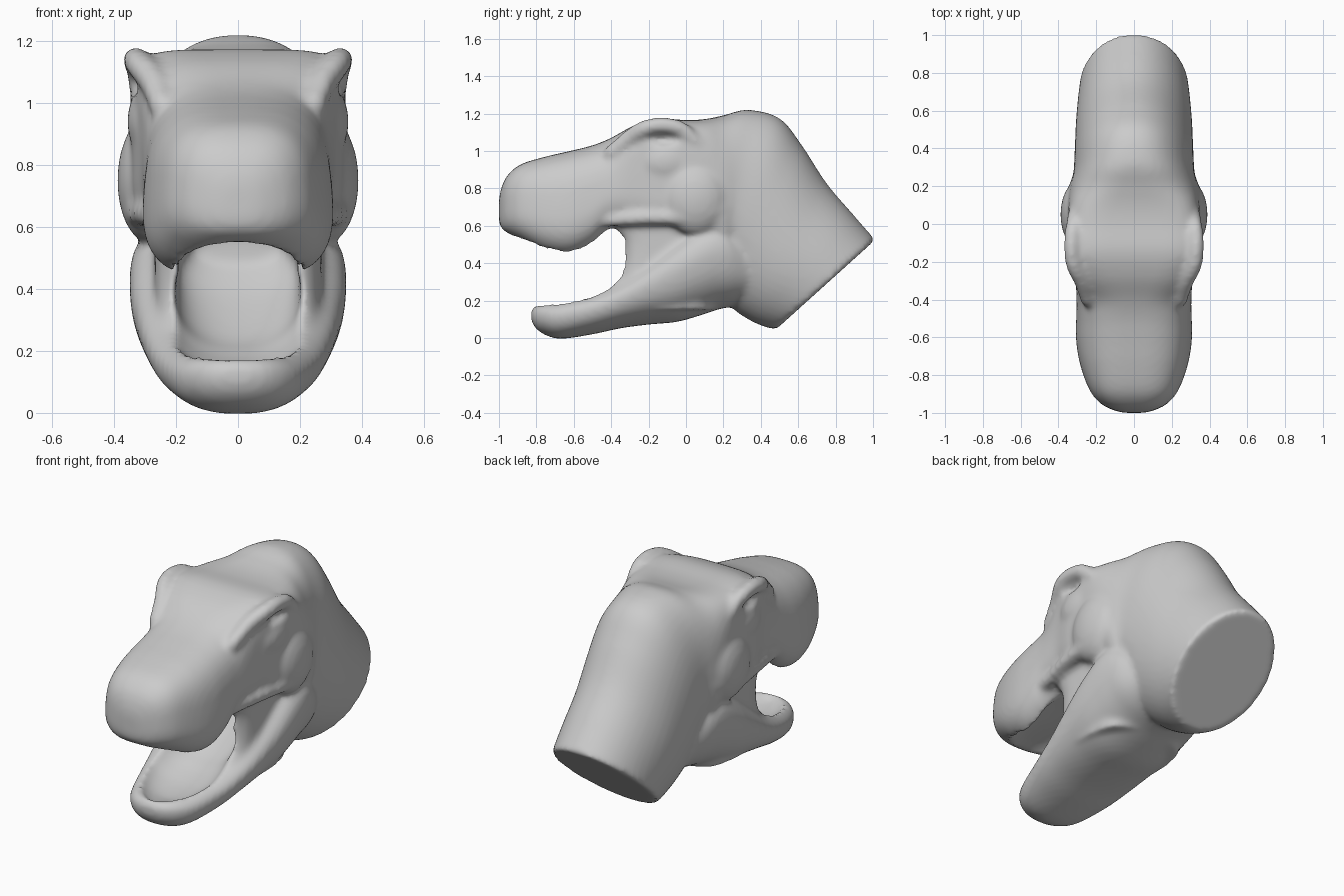
import bpy, bmesh, math
from mathutils import Matrix

if "Cube" in bpy.data.objects:
    bpy.data.objects.remove(bpy.data.objects["Cube"])

RING = 48


def smooth_rows(rows, steps=6):
    """Catmull-Rom interpolation of equal-length tuples."""
    out = []
    for i in range(len(rows) - 1):
        p = [rows[max(i - 1, 0)], rows[i], rows[i + 1], rows[min(i + 2, len(rows) - 1)]]
        for k in range(steps):
            t = k / steps
            out.append([0.5 * (2 * b + (c - a) * t + (2 * a - 5 * b + 4 * c - d) * t * t
                               + (3 * b - a - 3 * c + d) * t ** 3) for a, b, c, d in zip(*p)])
    return out + [list(rows[-1])]


def finish(name, bm):
    bmesh.ops.recalc_face_normals(bm, faces=bm.faces)
    me = bpy.data.meshes.new(name)
    bm.to_mesh(me)
    bm.free()
    ob = bpy.data.objects.new(name, me)
    bpy.context.collection.objects.link(ob)
    return ob


def loft(name, rows):
    """Rows: top y, top z, bottom y, bottom z, half width, roundness power, taper."""
    bm = bmesh.new()
    rings = []
    for ty, tz, by, bz, hw, n, tap in smooth_rows(rows):
        ring = []
        for i in range(RING):
            a = 2 * math.pi * i / RING
            c = math.copysign(abs(math.cos(a)) ** (2 / n), math.cos(a))
            s = math.copysign(abs(math.sin(a)) ** (2 / n), math.sin(a))
            ring.append(bm.verts.new((hw * c * (1 + tap * s),
                                      (ty + by) / 2 + (ty - by) / 2 * s,
                                      (tz + bz) / 2 + (tz - bz) / 2 * s)))
        rings.append(ring)
    for r0, r1 in zip(rings, rings[1:]):
        for i in range(RING):
            j = (i + 1) % RING
            bm.faces.new((r0[i], r0[j], r1[j], r1[i]))
    bm.faces.new(rings[0])
    bm.faces.new(rings[-1])
    return finish(name, bm)


def upright(rows, n, tap):
    """Short rows (y, top z, bottom z, half width) to full loft rows."""
    return [(y, t, y, b, w, n, tap) for y, t, b, w in rows]


def balls(name, items):
    """Ellipsoids (centre, radii), mirrored across x."""
    bm = bmesh.new()
    for c, r in items:
        for s in (1, -1):
            m = Matrix.Translation((c[0] * s, c[1], c[2])) @ Matrix.Diagonal((*r, 1))
            bmesh.ops.create_uvsphere(bm, u_segments=24, v_segments=16, radius=1, matrix=m)
    return finish(name, bm)


def ridge(name, points):
    """Smooth mirrored ridge through points (x, y, z, radius)."""
    return balls(name, [(p[:3], (p[3],) * 3) for p in smooth_rows(points, 5)])


# skull and neck
skull = upright([(-1.0, .74, .62, .05), (-.985, .81, .585, .11), (-.95, .875, .56, .175),
                 (-.88, .93, .52, .232), (-.75, .97, .45, .28), (-.62, 1.0, .43, .302),
                 (-.5, 1.03, .48, .302), (-.4, 1.07, .575, .3)], 3, -.08)
skull += [(-.28, 1.135, -.28, .605, .312, 4.5, 0), (-.15, 1.172, -.15, .6, .338, 6, 0),
          (0, 1.165, 0, .59, .348, 5, 0), (.1, 1.17, .1, .55, .35, 4, -.02),
          (.2, 1.19, .2, .4, .34, 3, -.05), (.33, 1.22, .22, .32, .32, 2.4, -.06),
          (.5, 1.175, .23, .22, .315, 2.2, -.06), (.62, 1.03, .26, .15, .312, 2.1, -.04),
          (.75, .83, .35, .09, .307, 2, -.03), (.89, .665, .42, .06, .297, 2, 0),
          (1.012, .525, .48, .045, .285, 2, 0)]
parts = [loft("head", skull)]

# lower jaw, running back under the neck
jaw = upright([(-.828, .145, .1, .05), (-.81, .168, .06, .1), (-.76, .188, .02, .16),
               (-.67, .205, -.004, .21), (-.5, .25, .02, .262), (-.35, .32, .052, .295),
               (-.2, .43, .072, .322), (-.05, .55, .086, .342), (.08, .64, .122, .345),
               (.17, .66, .152, .338), (.25, .62, .17, .318), (.36, .5, .2, .26)], 2.4, .12)
parts.append(loft("lower_jaw", jaw))

# cheek tissue between the jaws, with a concave front edge
parts.append(loft("mouth_lining", [(f, z, .15, z, .27, 4, 0) for z, f in
             ((.68, -.44), (.6, -.4), (.52, -.36), (.42, -.355), (.33, -.38),
              (.25, -.45), (.15, -.5))]))

# brow ridges, cheeks and eyes
parts.append(ridge("brow", [(.245, -.4, .99, .04), (.275, -.3, 1.07, .045), (.315, -.22, 1.12, .045),
                            (.33, -.13, 1.138, .042), (.325, -.03, 1.118, .042), (.31, .06, 1.04, .04)]))
parts.append(balls("cheek_and_eye", [((.29, .05, .75), (.1, .18, .2)),
                                     ((.29, -.1, .94), (.068, .14, .11))]))
# lip line along the rear of the upper jaw
parts.append(ridge("lip", [(.255, -.42, .63, .038), (.295, -.2, .645, .045), (.325, 0, .645, .045),
                           (.33, .12, .665, .04), (.31, .2, .7, .035)]))

# hollows: palate, jaw floor running up into the throat, eye sockets
cutters = [
    loft("palate_cut", upright([(-.95, .545, .42, .1), (-.86, .56, .36, .16), (-.7, .58, .36, .2),
                                (-.5, .61, .35, .21), (-.33, .62, .4, .2), (-.15, .61, .45, .19),
                                (-.02, .6, .5, .14)], 2.4, 0)),
    loft("jaw_cut", upright([(-.79, .35, .155, .06), (-.74, .36, .14, .13), (-.64, .42, .125, .19),
                             (-.52, .5, .14, .235), (-.42, .54, .17, .225), (-.35, .56, .2, .205),
                             (-.25, .57, .25, .2), (-.1, .58, .37, .19), (0, .59, .48, .14)], 2.2, 0)),
    balls("eye_socket_cut", [((.39, -.13, 1.06), (.085, .13, .045))]),
]

# fuse the parts into one skin, carve the hollows, then soften
bpy.ops.object.select_all(action='DESELECT')
for ob in parts:
    ob.select_set(True)
head = parts[0]
bpy.context.view_layer.objects.active = head
bpy.ops.object.join()
head.name = "dinosaur_head"


def remesh(name):
    m = head.modifiers.new(name, 'REMESH')
    m.mode = 'VOXEL'
    m.voxel_size = .014
    m.use_smooth_shade = True


remesh("fuse")
for c in cutters:
    c.hide_render = True
    b = head.modifiers.new(c.name, 'BOOLEAN')
    b.operation = 'DIFFERENCE'
    b.solver = 'EXACT'
    b.object = c
remesh("skin")
s = head.modifiers.new("soften", 'SMOOTH')
s.factor = .5
s.iterations = 9
bpy.ops.object.convert(target='MESH')
for c in cutters:
    bpy.data.objects.remove(c)
bpy.ops.object.shade_smooth_by_angle(angle=math.radians(50))
